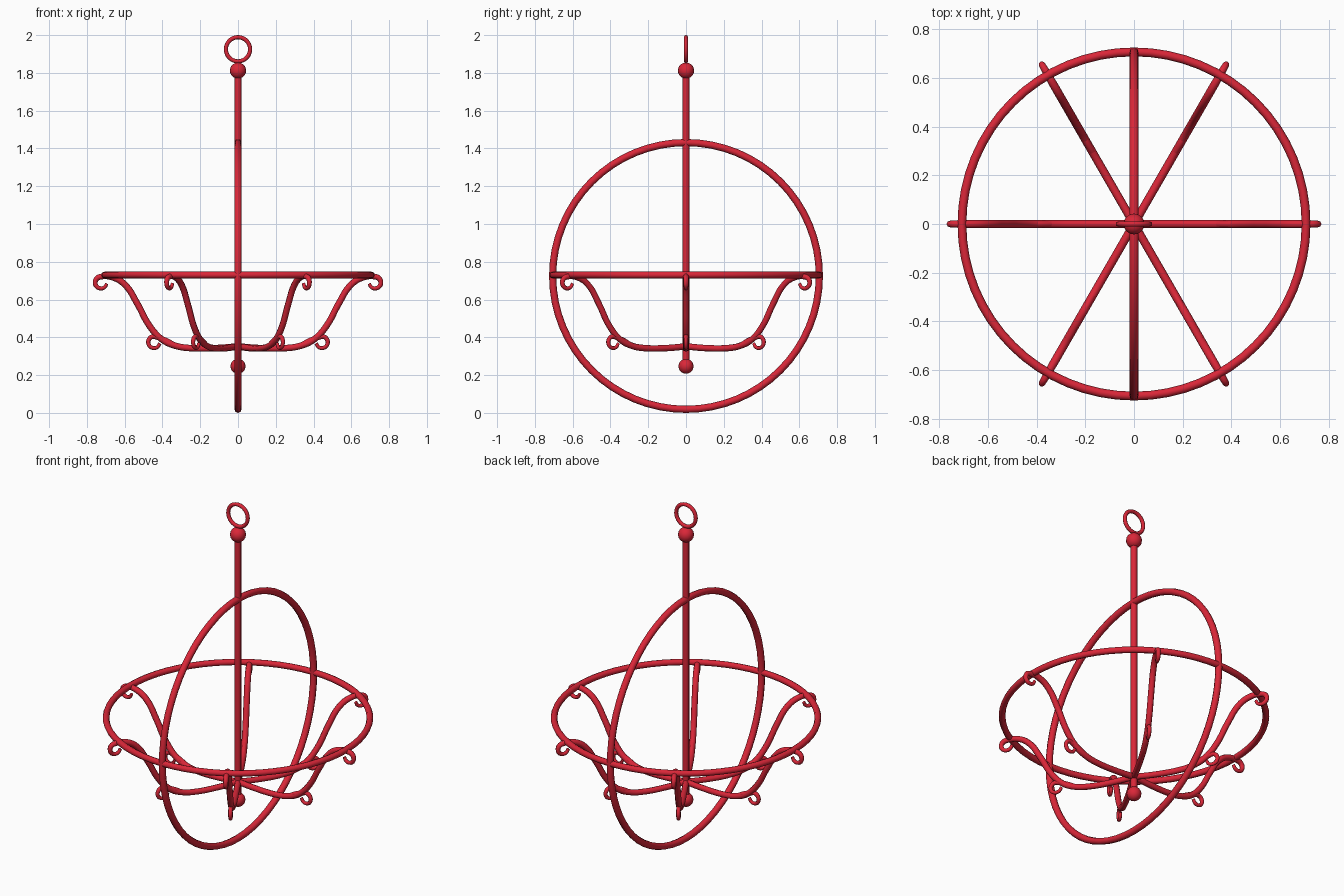
import bpy
from math import cos, sin, pi, radians

if "Cube" in bpy.data.objects:
    bpy.data.objects.remove(bpy.data.objects["Cube"])

red = bpy.data.materials.new("red_paint")
red.diffuse_color = (0.70, 0.02, 0.04, 1)
red.use_nodes = True
red.node_tree.nodes["Principled BSDF"].inputs["Base Color"].default_value = red.diffuse_color


def finish(ob, name):
    ob.name = name
    ob.data.materials.clear()
    ob.data.materials.append(red)
    bpy.ops.object.select_all(action='DESELECT')
    ob.select_set(True)
    bpy.context.view_layer.objects.active = ob
    bpy.ops.object.shade_smooth_by_angle(angle=radians(50))
    return ob


def ring(name, major, minor, z, rot=(0, 0, 0), segs=64):
    bpy.ops.mesh.primitive_torus_add(major_radius=major, minor_radius=minor, major_segments=segs,
                                     minor_segments=8, location=(0, 0, z), rotation=rot)
    return finish(bpy.context.object, name)


def bead(name, r, z):
    bpy.ops.mesh.primitive_uv_sphere_add(segments=16, ring_count=10, radius=r, location=(0, 0, z))
    return finish(bpy.context.object, name)


def tube(name, pts, angle):
    """Tapered round bar through (r, z, thickness) points, swung round z."""
    cu = bpy.data.curves.new(name, 'CURVE')
    cu.dimensions = '3D'
    cu.bevel_depth = 1.0
    cu.bevel_resolution = 2
    cu.resolution_u = 5
    cu.use_fill_caps = True
    sp = cu.splines.new('BEZIER')
    sp.bezier_points.add(len(pts) - 1)
    for bp, (r, z, t) in zip(sp.bezier_points, pts):
        bp.co = (r, 0, z)
        bp.radius = t
        bp.handle_left_type = bp.handle_right_type = 'AUTO'
    ob = bpy.data.objects.new(name, cu)
    bpy.context.collection.objects.link(ob)
    ob.rotation_euler.z = angle
    bpy.ops.object.select_all(action='DESELECT')
    ob.select_set(True)
    bpy.context.view_layer.objects.active = ob
    bpy.ops.object.convert(target='MESH')
    return finish(bpy.context.object, name)


def curl(cx, cz, rad, a0, a1, t0, t1, n=7):
    """Clockwise hook ending in a thinner tip."""
    out = []
    for i in range(n):
        f = i / (n - 1)
        a = radians(a0 + (a1 - a0) * f)
        out.append((cx + rad * cos(a), cz + rad * sin(a), t0 + (t1 - t0) * f))
    return out


# Large crossed hoops
ring("horizontal_hoop", 0.706, 0.018, 0.73)
ring("vertical_hoop", 0.706, 0.019, 0.725, (0, pi / 2, 0))

# Central rod, beads and hanging ring
bpy.ops.mesh.primitive_cylinder_add(vertices=8, radius=0.018, depth=1.60, location=(0, 0, 1.05))
finish(bpy.context.object, "central_rod")
bead("top_bead", 0.043, 1.812)
bead("bottom_bead", 0.04, 0.247)
ring("hanging_ring", 0.064, 0.011, 1.925, (pi / 2, 0, 0), 32)

# Six S-shaped arms with an upper and a lower hook each
T = 0.017
arm = [(0, 0.352, T), (0.12, 0.343, T), (0.254, 0.343, T), (0.33, 0.355, T), (0.40, 0.387, T),
       (0.466, 0.457, T), (0.534, 0.58, T), (0.595, 0.675, T), (0.655, 0.715, T)]
arm += curl(0.725, 0.69, 0.031, 85, -170, 0.015, 0.009)
hook = [(0.33, 0.355, 0.014), (0.385, 0.385, 0.014)]
hook += curl(0.444, 0.374, 0.031, 125, -170, 0.013, 0.009)
for i in range(6):
    tube(f"arm_{i + 1}", arm, i * pi / 3)
    tube(f"lower_hook_{i + 1}", hook, i * pi / 3)
